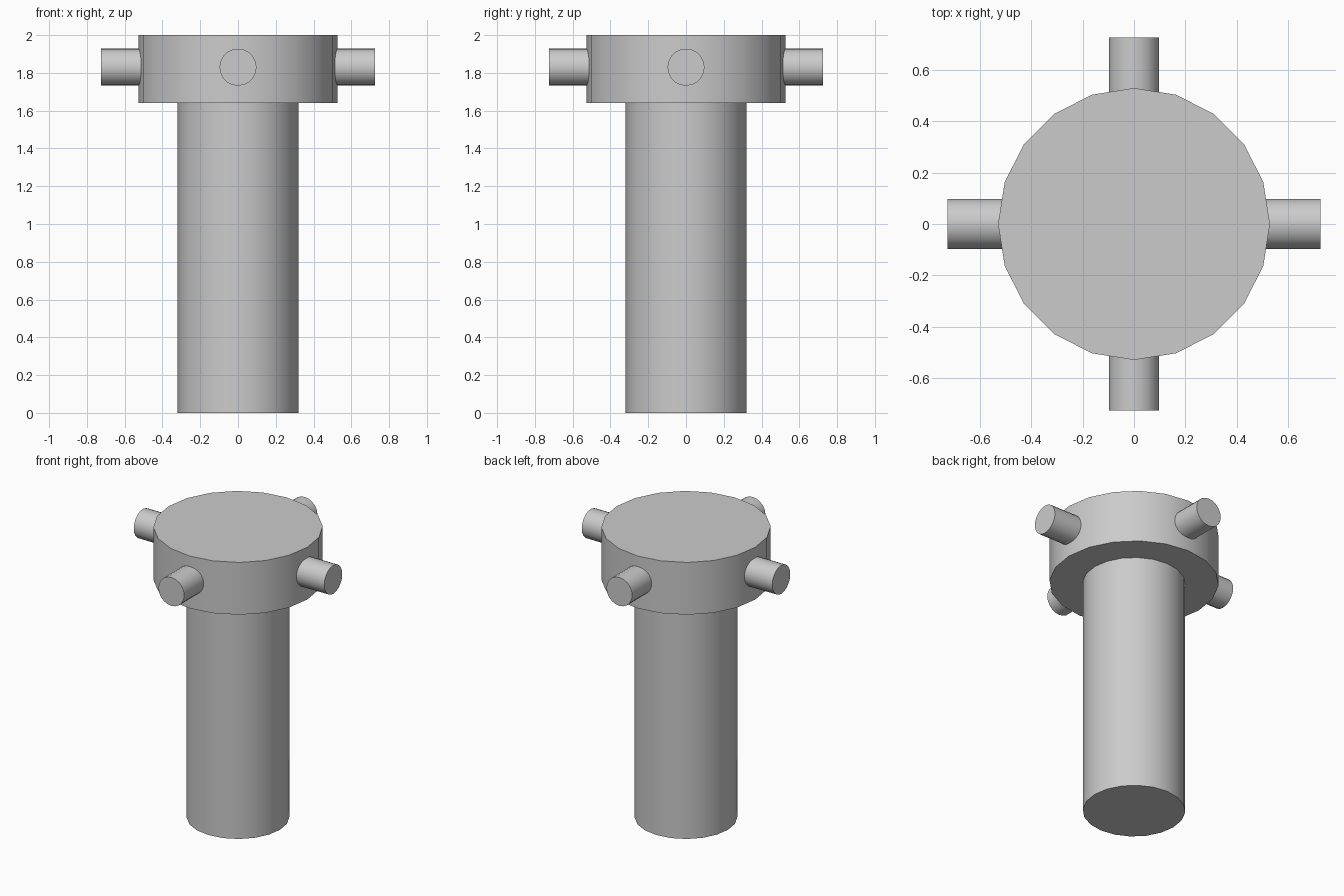
import bpy
from math import pi

if "Cube" in bpy.data.objects:
    bpy.data.objects.remove(bpy.data.objects["Cube"])


def cylinder(name, radius, length, center, rotation=(0, 0, 0)):
    bpy.ops.mesh.primitive_cylinder_add(
        vertices=20, radius=radius, depth=length, location=center, rotation=rotation)
    ob = bpy.context.object
    ob.name = name
    bpy.ops.object.shade_smooth_by_angle(angle=pi / 6)
    return ob


HEAD_BOTTOM, TOP = 1.64, 2.0

# Upright shaft, ending flush under the head
cylinder("shaft", 0.32, HEAD_BOTTOM, (0, 0, HEAD_BOTTOM / 2))

# Wide head
cylinder("head", 0.528, TOP - HEAD_BOTTOM, (0, 0, (TOP + HEAD_BOTTOM) / 2))

# Two crossed bars whose ends form the four pegs
cylinder("cross_bar_x", 0.098, 1.45, (0, 0, 1.83), (0, pi / 2, 0))
cylinder("cross_bar_y", 0.098, 1.45, (0, 0, 1.83), (pi / 2, 0, 0))
